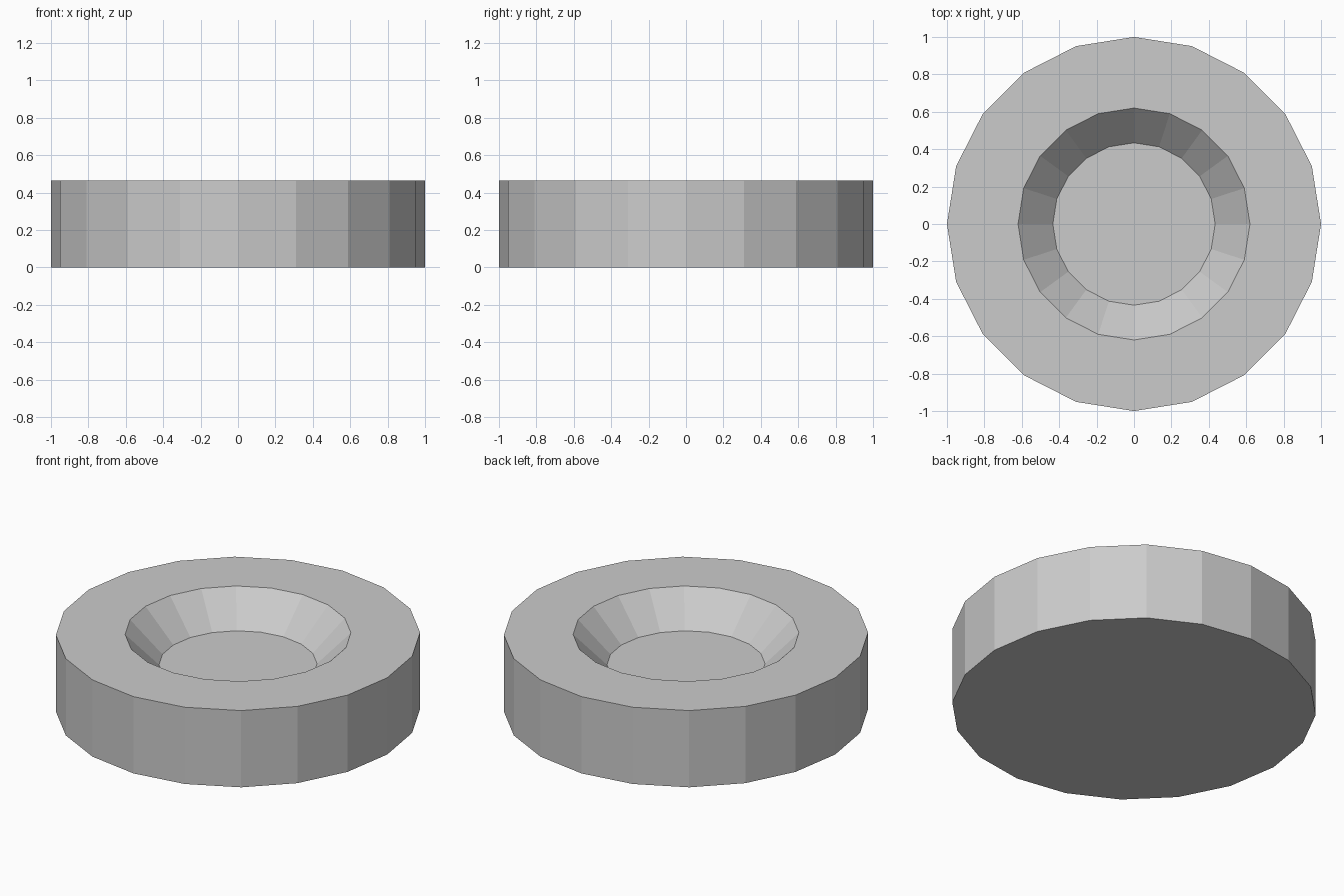
import bpy
import bmesh
from math import cos, sin, tau

cube = bpy.data.objects.get("Cube")
if cube:
    bpy.data.objects.remove(cube, do_unlink=True)

SIDES = 20
HEIGHT = 0.465
FLOOR = 0.28

# Plain grey finish
grey = bpy.data.materials.new("light_grey")
grey.use_nodes = True
colour = (0.6, 0.6, 0.6, 1)
grey.diffuse_color = colour
grey.node_tree.nodes["Principled BSDF"].inputs["Base Color"].default_value = colour

# Radius and height, from the base up over the rim and down into the recess
profile = [(1, 0), (1, HEIGHT), (0.62, HEIGHT), (0.434, FLOOR)]

bm = bmesh.new()
rings = [[bm.verts.new((r * cos(tau * i / SIDES), r * sin(tau * i / SIDES), z))
          for i in range(SIDES)] for r, z in profile]

# Wall, rim and sloped recess
for lower, upper in zip(rings, rings[1:]):
    for i in range(SIDES):
        j = (i + 1) % SIDES
        bm.faces.new((lower[i], lower[j], upper[j], upper[i]))

# Underside and recess floor
bm.faces.new(rings[0][::-1])
bm.faces.new(rings[-1])

mesh = bpy.data.meshes.new("dished_disc")
bm.to_mesh(mesh)
bm.free()
mesh.materials.append(grey)
disc = bpy.data.objects.new("dished_disc", mesh)
bpy.context.collection.objects.link(disc)
